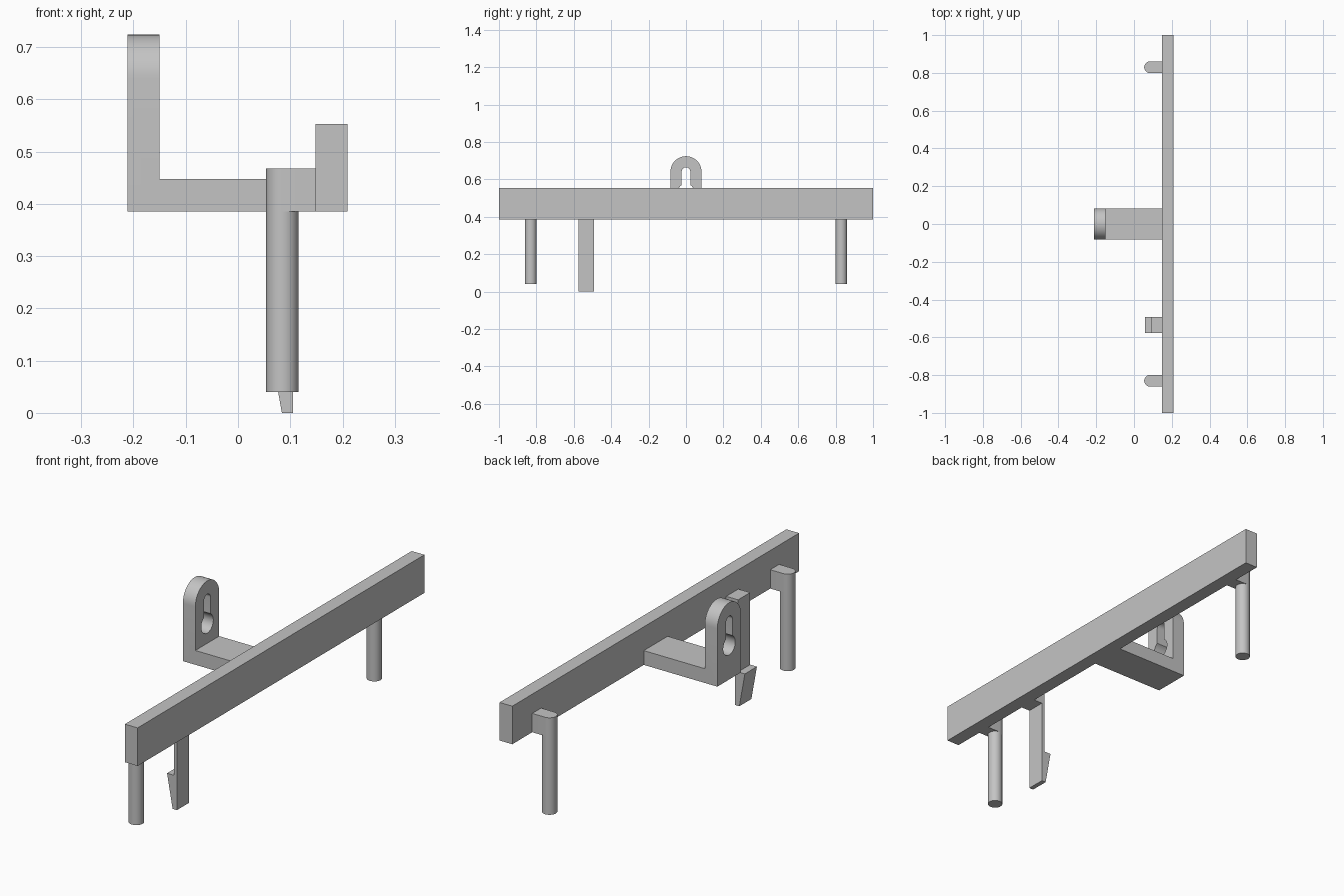
import bpy
import bmesh
from math import sin, cos, radians, asin, degrees

cube = bpy.data.objects.get("Cube")
if cube:
    bpy.data.objects.remove(cube, do_unlink=True)

grey = bpy.data.materials.new("light_grey")
grey.use_nodes = True
colour = (0.55, 0.55, 0.55, 1)
grey.diffuse_color = colour
grey.node_tree.nodes["Principled BSDF"].inputs["Base Color"].default_value = colour


def arc(u, v, r, start, end, steps=24):
    """Points on an arc, angles in degrees."""
    angles = [radians(start + (end - start) * i / steps) for i in range(steps + 1)]
    return [(u + r * cos(a), v + r * sin(a)) for a in angles]


def rect(u0, u1, v0, v1):
    return [(u0, v0), (u1, v0), (u1, v1), (u0, v1)]


def prism(name, outline, axis, lo, hi):
    """Extrude a flat outline along the x, y or z axis from lo to hi."""
    place = {"x": lambda u, v, d: (d, u, v),
             "y": lambda u, v, d: (u, d, v),
             "z": lambda u, v, d: (u, v, d)}[axis]
    bm = bmesh.new()
    ends = [[bm.verts.new(place(u, v, d)) for u, v in outline] for d in (lo, hi)]
    for ring in ends:
        bm.faces.new(ring)
    n = len(outline)
    for i in range(n):
        j = (i + 1) % n
        bm.faces.new((ends[0][i], ends[0][j], ends[1][j], ends[1][i]))
    bmesh.ops.recalc_face_normals(bm, faces=bm.faces)
    mesh = bpy.data.meshes.new(name)
    bm.to_mesh(mesh)
    bm.free()
    mesh.materials.append(grey)
    obj = bpy.data.objects.new(name, mesh)
    bpy.context.collection.objects.link(obj)
    return obj


def combine(obj, other, operation):
    """Apply a boolean and discard the second object."""
    mod = obj.modifiers.new("combine", "BOOLEAN")
    mod.operation, mod.object, mod.solver = operation, other, "EXACT"
    select(obj)
    bpy.ops.object.modifier_apply(modifier=mod.name)
    bpy.data.objects.remove(other, do_unlink=True)


def select(obj):
    bpy.ops.object.select_all(action="DESELECT")
    obj.select_set(True)
    bpy.context.view_layer.objects.active = obj


def smooth(obj):
    select(obj)
    bpy.ops.object.shade_smooth_by_angle(angle=radians(30))


# Main rail
base, shelf, rail_x = 0.385, 0.468, 0.148
prism("rail", rect(rail_x, 0.21, base, 0.553), "y", -1, 1)

# Hanging bracket: arm with an upright, round-topped plate
half = 0.083
bracket = prism("hanging_bracket",
                [(-half, base), (half, base)] + arc(0, 0.641, half, 0, 180),
                "x", -0.211, -0.15)
arm = prism("arm", rect(-0.18, rail_x, base, 0.448), "y", -half, half)
combine(bracket, arm, "UNION")

# Keyhole through the plate: slot above a larger round hole
slot, hole = 0.023, 0.042
meet = degrees(asin(slot / hole))
keyhole = prism("keyhole_cutter",
                arc(0, 0.642, slot, 0, 180, 16)
                + arc(0, 0.535, hole, 90 + meet, 450 - meet, 32),
                "x", -0.3, -0.1)
combine(bracket, keyhole, "DIFFERENCE")
smooth(bracket)

# Round pins on mounting lugs at both ends
pin_x, r = 0.085, 0.031
for side, y in (("front", -0.83), ("back", 0.83)):
    lug = prism(side + "_pin_lug",
                arc(pin_x, y, r, 90, 270) + [(rail_x, y - r), (rail_x, y + r)],
                "z", base, shelf)
    pin = prism(side + "_pin", arc(pin_x, y, r, 0, 360, 40)[:-1], "z", 0.04, base)
    smooth(lug)
    smooth(pin)

# Snap clip: thin stem with a barbed tip
prism("snap_clip",
      [(rail_x, shelf), (0.09, shelf), (0.09, 0.15), (0.057, 0.15),
       (0.084, 0), (0.105, 0), (0.105, base), (rail_x, base)],
      "y", -0.576, -0.492)
